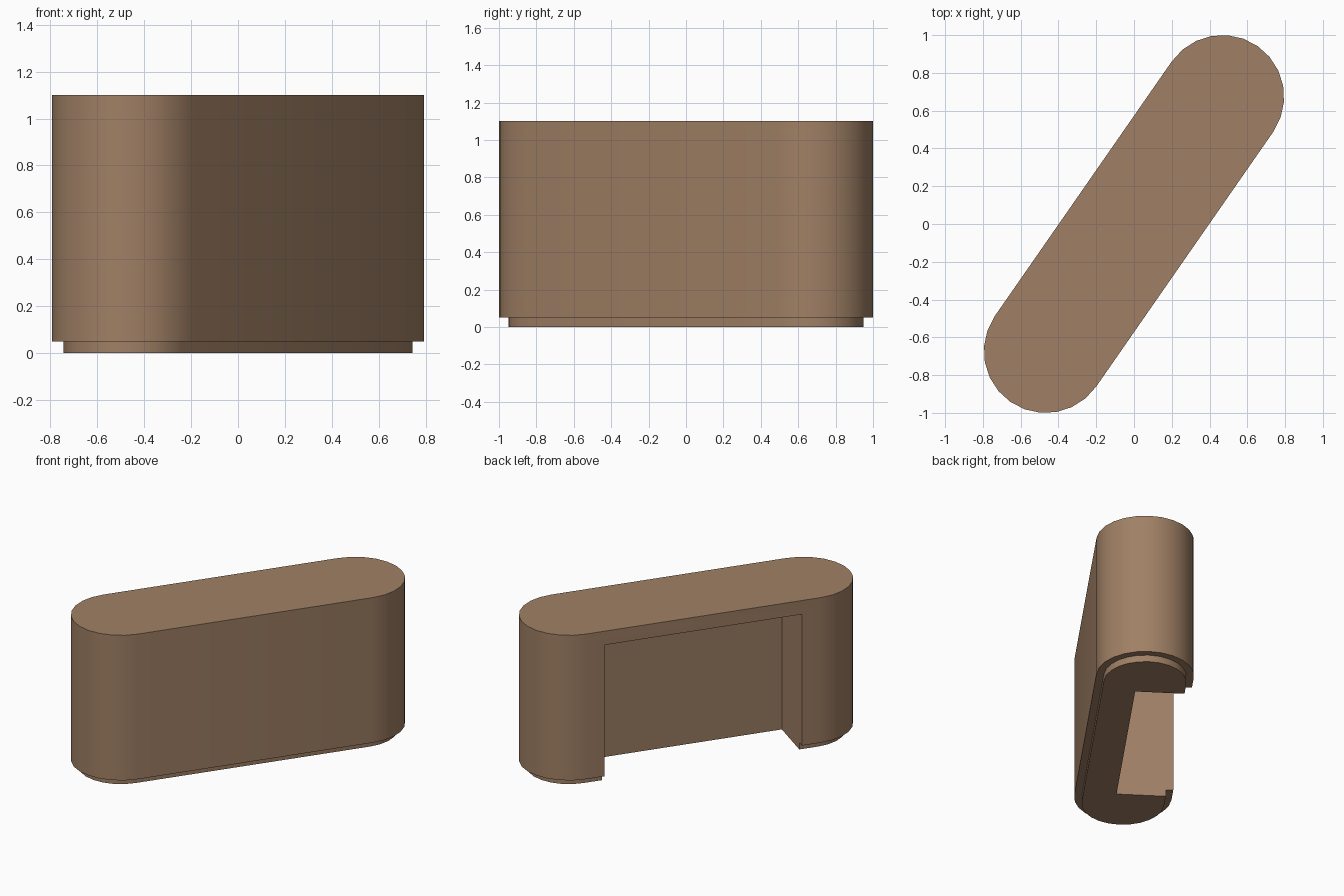
import bpy, bmesh, math
from mathutils import Matrix

if "Cube" in bpy.data.objects:
    bpy.data.objects.remove(bpy.data.objects["Cube"])

ANGLE = math.radians(55.2)   # direction of the long axis seen from above
HALF = 0.82                  # centre to centre of each rounded end
R = 0.327                    # end radius
SEG = 12                     # sides per rounded end
TURN = Matrix.Rotation(ANGLE, 4, 'Z')

wood = bpy.data.materials.new("warm_brown")
wood.diffuse_color = (0.352, 0.216, 0.130, 1)
wood.use_nodes = True
wood.node_tree.nodes["Principled BSDF"].inputs["Base Color"].default_value = wood.diffuse_color


def add_object(name, bm):
    bmesh.ops.recalc_face_normals(bm, faces=bm.faces[:])
    bmesh.ops.transform(bm, matrix=TURN, verts=bm.verts[:])
    mesh = bpy.data.meshes.new(name)
    bm.to_mesh(mesh)
    bm.free()
    mesh.materials.append(wood)
    obj = bpy.data.objects.new(name, mesh)
    bpy.context.collection.objects.link(obj)
    return obj


def stadium(bm, radius, z):
    ring = []
    for side in (1, -1):
        for i in range(SEG + 1):
            a = -math.pi / 2 + math.pi * i / SEG
            ring.append(bm.verts.new((side * (HALF + radius * math.cos(a)),
                                      side * radius * math.sin(a), z)))
    return ring


# Rounded desk body, stepping in to a narrow plinth at the floor
bm = bmesh.new()
levels = ((R - 0.05, 0), (R - 0.05, 0.05), (R, 0.05), (R, 1.1))
rings = [stadium(bm, r, z) for r, z in levels]
for low, high in zip(rings, rings[1:]):
    for i in range(len(low)):
        j = (i + 1) % len(low)
        bm.faces.new((low[i], low[j], high[j], high[i]))
bm.faces.new(rings[0])
bm.faces.new(rings[-1])
desk = add_object("counter_desk", bm)

# Knee space cut into the back side
bm = bmesh.new()
bmesh.ops.create_cube(bm, size=1)
bmesh.ops.scale(bm, vec=(1.38, 0.6, 1.2), verts=bm.verts[:])
bmesh.ops.translate(bm, vec=(0, 0.3 - 0.055, 0.4), verts=bm.verts[:])
cutter = add_object("knee_space_cutter", bm)
cutter.hide_render = True

cut = desk.modifiers.new("knee_space", 'BOOLEAN')
cut.operation = 'DIFFERENCE'
cut.solver = 'EXACT'
cut.object = cutter
bpy.context.view_layer.objects.active = desk
desk.select_set(True)
bpy.ops.object.modifier_apply(modifier=cut.name)
bpy.data.objects.remove(cutter)

# Smooth rounded ends, sharp corners elsewhere
bpy.ops.object.shade_smooth_by_angle(angle=math.radians(30))
